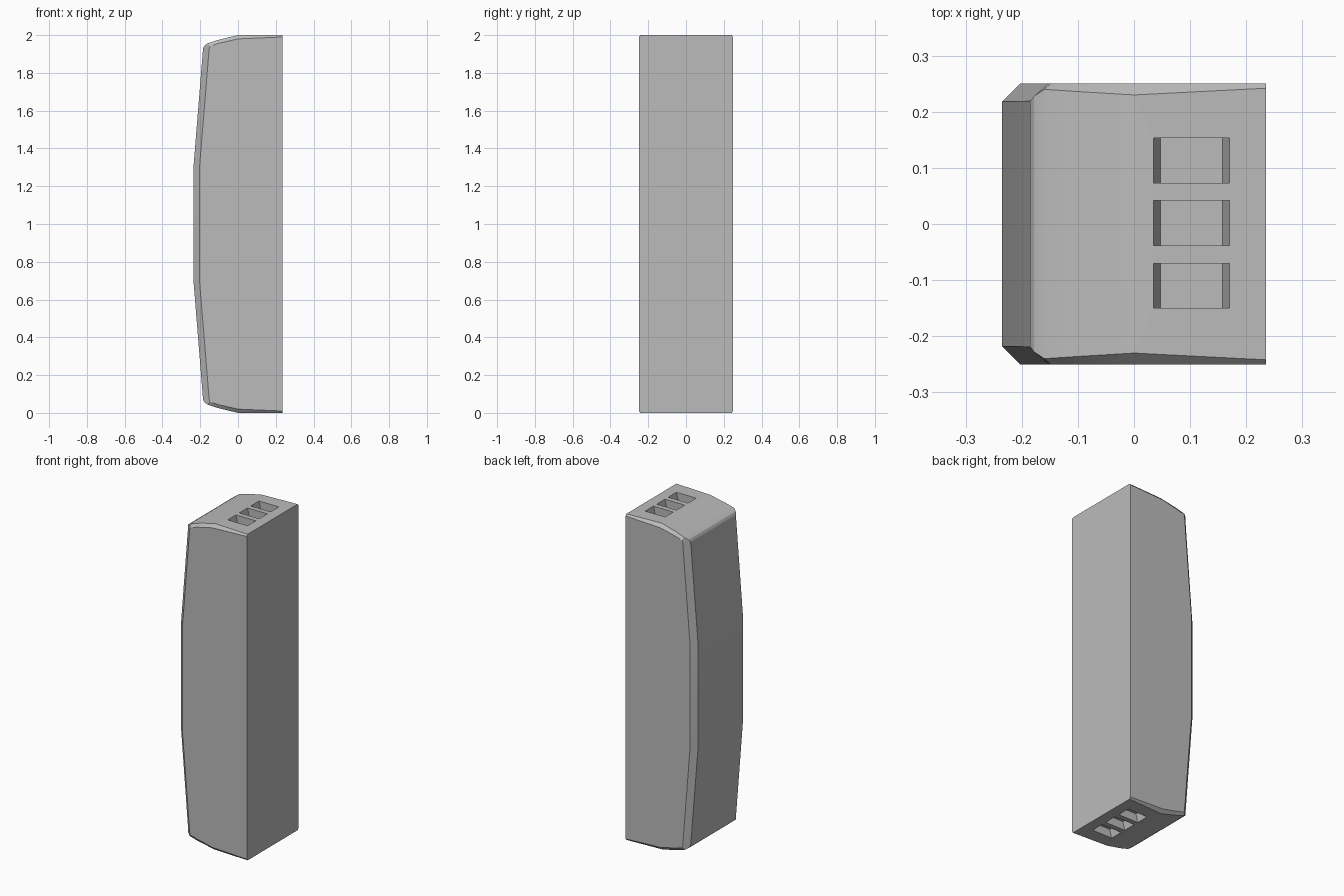
import bpy, bmesh

if "Cube" in bpy.data.objects:
    bpy.data.objects.remove(bpy.data.objects["Cube"])

grey = bpy.data.materials.new("light grey")
grey.diffuse_color = (0.5, 0.5, 0.5, 1)
grey.use_nodes = True
grey.node_tree.nodes["Principled BSDF"].inputs["Base Color"].default_value = grey.diffuse_color


def make(name, bm):
    bmesh.ops.recalc_face_normals(bm, faces=bm.faces[:])
    me = bpy.data.meshes.new(name)
    bm.to_mesh(me)
    bm.free()
    me.materials.append(grey)
    ob = bpy.data.objects.new(name, me)
    bpy.context.collection.objects.link(ob)
    return ob


# Upper half outline: face x, face z, side-wall x, side-wall z, face half width
half = [
    (0.235, 2.000, 0.235, 1.990, 0.242),
    (0.000, 2.000, 0.000, 1.980, 0.230),
    (-0.100, 1.976, -0.100, 1.957, 0.236),
    (-0.160, 1.957, -0.148, 1.942, 0.240),
    (-0.178, 1.945, -0.151, 1.937, 0.228),
    (-0.185, 1.930, -0.153, 1.925, 0.219),
    (-0.235, 1.310, -0.203, 1.310, 0.218),
]
# Mirror the outline about mid height
outline = half + [(a, 2 - b, c, 2 - d, w) for a, b, c, d, w in reversed(half)]

# Housing: four loops lofted from one side wall to the other
bm = bmesh.new()
loops = [
    [bm.verts.new((c, -0.25, d)) for a, b, c, d, w in outline],
    [bm.verts.new((a, -w, b)) for a, b, c, d, w in outline],
    [bm.verts.new((a, w, b)) for a, b, c, d, w in outline],
    [bm.verts.new((c, 0.25, d)) for a, b, c, d, w in outline],
]
n = len(outline)
for p, q in zip(loops, loops[1:]):
    for i in range(n):
        j = (i + 1) % n
        bm.faces.new((p[i], p[j], q[j], q[i]))
bm.faces.new(loops[0])
bm.faces.new(loops[-1])
housing = make("housing", bm)

# Sockets: three tapered pockets in each end
bm = bmesh.new()
DEPTH = 0.05
for end, inward in ((2.0, -1), (0.0, 1)):
    for cy in (0.113, 0.002, -0.110):
        rings = []
        for t in (-0.2, 1.0):
            inset = 0.012 * t
            z = end + inward * DEPTH * t
            x0, x1 = 0.035 + inset, 0.170 - inset
            rings.append([bm.verts.new((x, cy + y, z)) for x, y in
                          ((x0, -0.04), (x1, -0.04), (x1, 0.04), (x0, 0.04))])
        a, b = rings
        bm.faces.new(a)
        bm.faces.new(b)
        for i in range(4):
            j = (i + 1) % 4
            bm.faces.new((a[i], a[j], b[j], b[i]))
cutter = make("socket_cutter", bm)
cutter.hide_render = True
cutter.hide_set(True)

cut = housing.modifiers.new("sockets", 'BOOLEAN')
cut.operation = 'DIFFERENCE'
cut.solver = 'EXACT'
cut.object = cutter

# Soft shading only across the small rounded end corners
bpy.context.view_layer.objects.active = housing
housing.select_set(True)
bpy.ops.object.shade_smooth_by_angle(angle=0.35)
